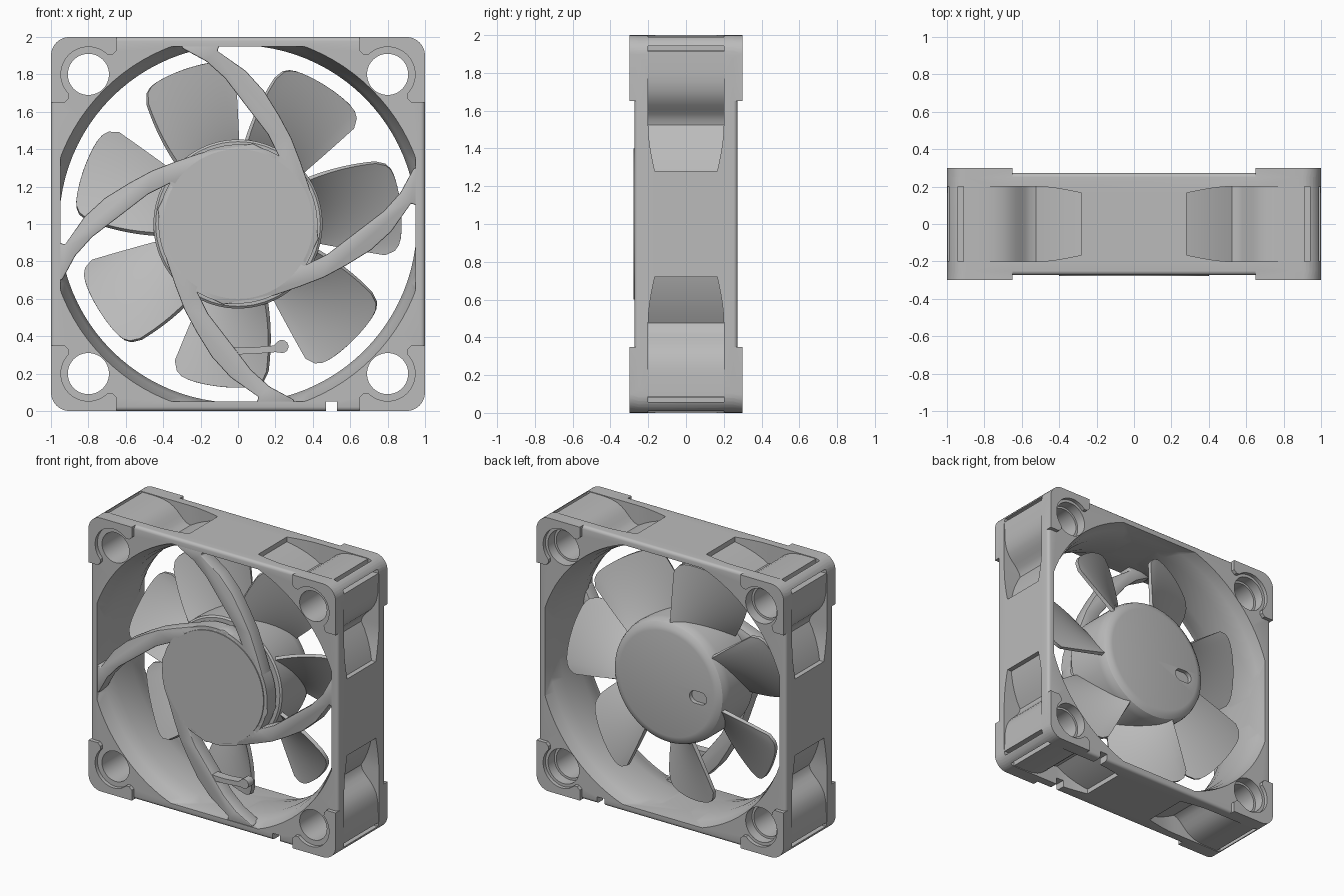
import bpy, bmesh, math
from mathutils import Matrix, Vector

if "Cube" in bpy.data.objects:
    bpy.data.objects.remove(bpy.data.objects["Cube"], do_unlink=True)

grey = bpy.data.materials.new("mid grey plastic")
grey.use_nodes = True
grey.diffuse_color = (0.5, 0.5, 0.5, 1)
grey.node_tree.nodes["Principled BSDF"].inputs["Base Color"].default_value = (0.5, 0.5, 0.5, 1)
CENTRE = Vector((0, 0, 1))          # fan axis runs along y through here


def make(name, bm):
    bmesh.ops.remove_doubles(bm, verts=bm.verts, dist=1e-5)
    bmesh.ops.recalc_face_normals(bm, faces=bm.faces)
    bm.transform(Matrix.Translation(CENTRE))
    me = bpy.data.meshes.new(name)
    bm.to_mesh(me)
    bm.free()
    me.materials.append(grey)
    ob = bpy.data.objects.new(name, me)
    bpy.context.collection.objects.link(ob)
    return ob


def prism(name, outlines, y0, y1):
    """Extrude outlines in the x-z plane (relative to the axis) along y."""
    bm = bmesh.new()
    for pts in outlines:
        f = bm.faces.new([bm.verts.new((x, y0, z)) for x, z in pts])
        ext = bmesh.ops.extrude_face_region(bm, geom=[f])["geom"]
        bmesh.ops.translate(bm, vec=(0, y1 - y0, 0),
                            verts=[v for v in ext if isinstance(v, bmesh.types.BMVert)])
    return make(name, bm)


def lathe(name, profile, steps=96):
    """Spin (radius, y) points about the fan axis."""
    bm = bmesh.new()
    vs = [bm.verts.new((r, y, 0)) for r, y in profile]
    es = [bm.edges.new(p) for p in zip(vs, vs[1:])]
    bmesh.ops.spin(bm, geom=vs + es, cent=(0, 0, 0), axis=(0, 1, 0),
                   angle=2 * math.pi, steps=steps, use_merge=True)
    return make(name, bm)


def activate(ob):
    bpy.ops.object.select_all(action='DESELECT')
    ob.select_set(True)
    bpy.context.view_layer.objects.active = ob


def boolean(ob, tool, op='DIFFERENCE'):
    activate(ob)
    m = ob.modifiers.new("bool", 'BOOLEAN')
    m.operation, m.object, m.solver = op, tool, 'EXACT'
    m.use_self = True
    bpy.ops.object.modifier_apply(modifier=m.name)
    bpy.data.objects.remove(tool, do_unlink=True)


def bevel(ob, width, segments):
    activate(ob)
    m = ob.modifiers.new("bevel", 'BEVEL')
    m.width, m.segments, m.limit_method, m.angle_limit = width, segments, 'ANGLE', math.radians(50)
    bpy.ops.object.modifier_apply(modifier=m.name)


def smooth(ob, angle=32):
    activate(ob)
    bpy.ops.object.shade_smooth_by_angle(angle=math.radians(angle))


def arc(cx, cz, r, a0, a1, n):
    return [(cx + r * math.cos(math.radians(a0 + (a1 - a0) * i / n)),
             cz + r * math.sin(math.radians(a0 + (a1 - a0) * i / n))) for i in range(n + 1)]


def turned(pts, deg):
    c, s = math.cos(math.radians(deg)), math.sin(math.radians(deg))
    return [(x * c - z * s, x * s + z * c) for x, z in pts]


QUARTERS = (0, 90, 180, 270)

# Square frame with rounded corners and softened rims
corner = arc(0.9, 0.9, 0.1, 0, 90, 8)
frame = prism("frame", [[p for q in QUARTERS for p in turned(corner, q)]], -0.273, 0.273)
bevel(frame, 0.022, 3)

# Raised L-shaped corner pads, cut back around each screw hole
pad = [(1, 0.65)] + corner + [(0.65, 1), (0.65, 0.925), (0.672, 0.905)] \
    + arc(0.8, 0.8, 0.147, 135, -45, 18) + [(0.905, 0.672), (0.925, 0.65)]
boolean(frame, prism("pads", [turned(pad, q) for q in QUARTERS], -0.3, 0.3), 'UNION')

# Flared throat, clipped by the thin side walls
throat = lathe("throat", [(0, -0.35), (1.014, -0.35), (1.014, -0.272), (0.976, -0.2), (0.956, -0.1),
                          (0.956, 0.1), (0.975, 0.2), (1.003, 0.272), (1.003, 0.35), (0, 0.35)])
clip = prism("clip", [[(-0.95, -0.95), (0.95, -0.95), (0.95, 0.95), (-0.95, 0.95)]], -0.4, 0.4)
boolean(throat, clip, 'INTERSECT')
boolean(frame, throat)

# Side pockets: (along edge, depth, half width), tapering away from the corner insert
pocket = [(u, math.sqrt(1.005 ** 2 - u * u), w) for u, w in
          ((0.28, 0.165), (0.31, 0.172), (0.36, 0.182), (0.42, 0.192), (0.48, 0.199), (0.525, 0.2))]
pocket += [(u, v, 0.2) for u, v in ((0.555, 0.866), (0.58, 0.884), (0.605, 0.908), (0.63, 0.933),
                                    (0.66, 0.957), (0.7, 0.978), (0.75, 0.99), (0.8, 0.995), (0.925, 0.996))]
for q in QUARTERS:
    for side in (1, -1):
        bm = bmesh.new()
        rings = []
        for u, v, w in pocket:
            (x0, z0), (x1, z1) = turned([(side * u, v), (side * u, 1.1)], q)
            rings.append([bm.verts.new(p) for p in ((x0, -w, z0), (x0, w, z0), (x1, w, z1), (x1, -w, z1))])
        for a, b in zip(rings, rings[1:]):
            for i in range(4):
                bm.faces.new((a[i], a[(i + 1) % 4], b[(i + 1) % 4], b[i]))
        bm.faces.new(rings[0])
        bm.faces.new(rings[-1])
        boolean(frame, make("pocket", bm))
        slit = [(side * 0.912, 0.92), (side * 0.942, 0.92), (side * 0.942, 1.1), (side * 0.912, 1.1)]
        boolean(frame, prism("slit", [turned(slit, q)], -0.2, 0.2))

# Screw holes, with a wider counterbore at the back
spots = [(0.8, 0.8), (-0.8, 0.8), (-0.8, -0.8), (0.8, -0.8)]
for r, y0 in ((0.11, -0.5), (0.126, 0.2)):
    boolean(frame, prism("holes", [arc(x, z, r, 0, 352.5, 47) for x, z in spots], y0, 0.5))

# Cable slot through the bottom wall
boolean(frame, prism("slot", [[(0.47, -1.1), (0.53, -1.1), (0.53, -0.95), (0.47, -0.95)]], -0.5, 0.5))
smooth(frame)

# Four curved struts carrying the motor plate
strut = [(-0.10, 0.953), (-0.11, 0.925), (0.04, 0.82), (0.14, 0.71), (0.22, 0.58), (0.285, 0.46), (0.335, 0.33),
         (0.38, 0.2), (0.41, 0.07), (0.43, -0.08), (0.36, -0.22), (0.1, 0.1), (0.22, 0.36), (0.16, 0.48),
         (0.06, 0.61), (-0.07, 0.78), (-0.17, 0.87), (-0.30, 0.94), (-0.30, 0.953)]
for i, q in enumerate(QUARTERS):
    arm = prism(f"strut_{i + 1}", [turned(strut, q)], -0.27, -0.17)
    bevel(arm, 0.008, 2)
    smooth(arm, 40)

smooth(lathe("motor_plate", [(0, -0.27), (0.425, -0.27), (0.425, -0.17), (0.39, -0.17),
                             (0.39, -0.12), (0, -0.12)]))
smooth(lathe("label_disc", [(0, -0.277), (0.4, -0.277), (0.4, -0.269), (0, -0.269)]))

# Cable hook on the lower strut
hook = [(-0.12, -0.70), (0.08, -0.695), (0.2, -0.685)] + arc(0.235, -0.655, 0.035, -110, 130, 10) \
    + [(0.19, -0.65), (0.08, -0.66), (-0.12, -0.655)]
smooth(prism("cable_hook", [hook], -0.265, -0.2))

# Rotor cup with rounded back edge and a small oval recess
rotor = lathe("rotor_hub", [(0, 0.225), (0.38, 0.225), (0.41, 0.218), (0.435, 0.2), (0.447, 0.17),
                            (0.452, 0.135), (0.452, -0.135), (0.44, -0.145), (0, -0.145)])
oval = arc(-0.23, -0.035, 0.045, -90, 90, 10) + arc(-0.28, -0.035, 0.045, 90, 270, 10)
boolean(rotor, prism("oval", [oval], 0.195, 0.4))
smooth(rotor)

# Seven twisted blades
NR, NS = 12, 16
for k in range(7):
    bm = bmesh.new()
    grid = []
    for i in range(NR + 1):
        row = []
        for j in range(NS + 1):
            t, s = i / NR, j / NS
            tip = 0.875 - 0.07 * abs(2 * s - 1) ** 8
            r = 0.43 + (tip - 0.43) * t
            a = math.radians(90 + t + s * (46 - 10 * t) - k * 360 / 7)
            y = (0.185 - 0.035 * t) - s * (0.3 - 0.1 * t) + 0.08 * s * (1 - s)
            row.append(bm.verts.new((r * math.cos(a), y, r * math.sin(a))))
        grid.append(row)
    for i in range(NR):
        for j in range(NS):
            bm.faces.new((grid[i][j], grid[i + 1][j], grid[i + 1][j + 1], grid[i][j + 1]))
    blade = make(f"blade_{k + 1}", bm)
    activate(blade)
    m = blade.modifiers.new("thickness", 'SOLIDIFY')
    m.thickness, m.offset = 0.025, 0
    bpy.ops.object.modifier_apply(modifier=m.name)
    smooth(blade, 40)
